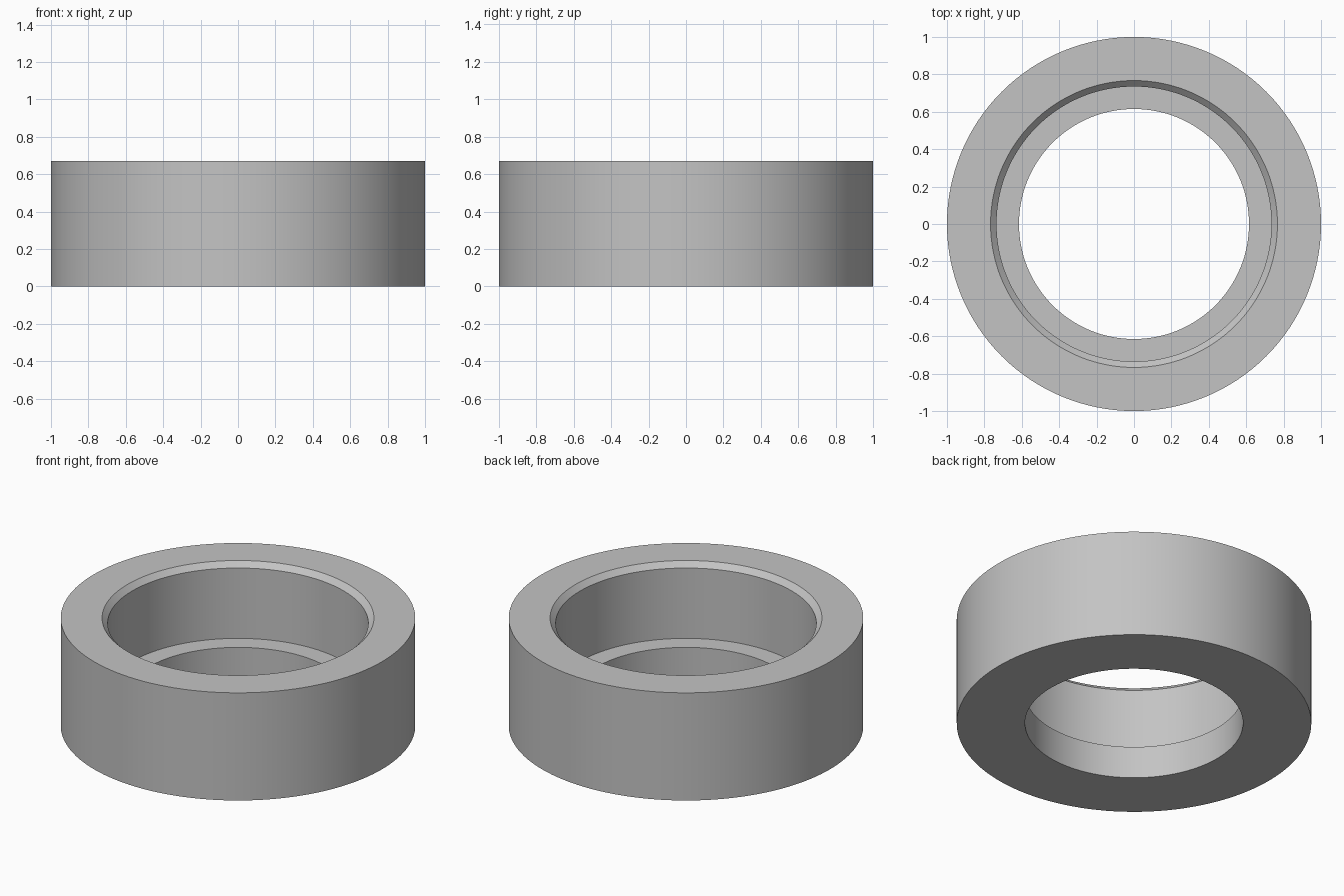
import bpy
import bmesh
import math

cube = bpy.data.objects.get("Cube")
if cube:
    bpy.data.objects.remove(cube, do_unlink=True)

SEGMENTS = 128
HEIGHT, STEP = 0.67, 0.2
OUTER, BORE, COUNTERBORE, CHAMFER = 1.0, 0.615, 0.735, 0.032

# Plain grey metal
grey = bpy.data.materials.new("plain grey")
grey.use_nodes = True
colour = (0.55, 0.55, 0.55, 1)
grey.diffuse_color = colour
grey.node_tree.nodes["Principled BSDF"].inputs["Base Color"].default_value = colour

# Ring cross-section (radius, height): bore, stepped seat, chamfered mouth
profile = [
    (OUTER, 0),
    (OUTER, HEIGHT),
    (COUNTERBORE + CHAMFER, HEIGHT),
    (COUNTERBORE, HEIGHT - CHAMFER),
    (COUNTERBORE, STEP),
    (BORE, STEP),
    (BORE, 0),
]

# Spin the closed section around the vertical axis
bm = bmesh.new()
verts = [bm.verts.new((r, 0, z)) for r, z in profile]
edges = [bm.edges.new((a, b)) for a, b in zip(verts, verts[1:] + verts[:1])]
bmesh.ops.spin(bm, geom=verts + edges, cent=(0, 0, 0), axis=(0, 0, 1),
               angle=math.tau, steps=SEGMENTS, use_merge=True)
bmesh.ops.remove_doubles(bm, verts=bm.verts, dist=1e-5)
bmesh.ops.recalc_face_normals(bm, faces=bm.faces)
mesh = bpy.data.meshes.new("stepped_ring")
bm.to_mesh(mesh)
bm.free()
mesh.materials.append(grey)

ring = bpy.data.objects.new("stepped_ring", mesh)
bpy.context.collection.objects.link(ring)
bpy.ops.object.select_all(action="DESELECT")
ring.select_set(True)
bpy.context.view_layer.objects.active = ring
bpy.ops.object.shade_smooth_by_angle(angle=math.radians(30))
